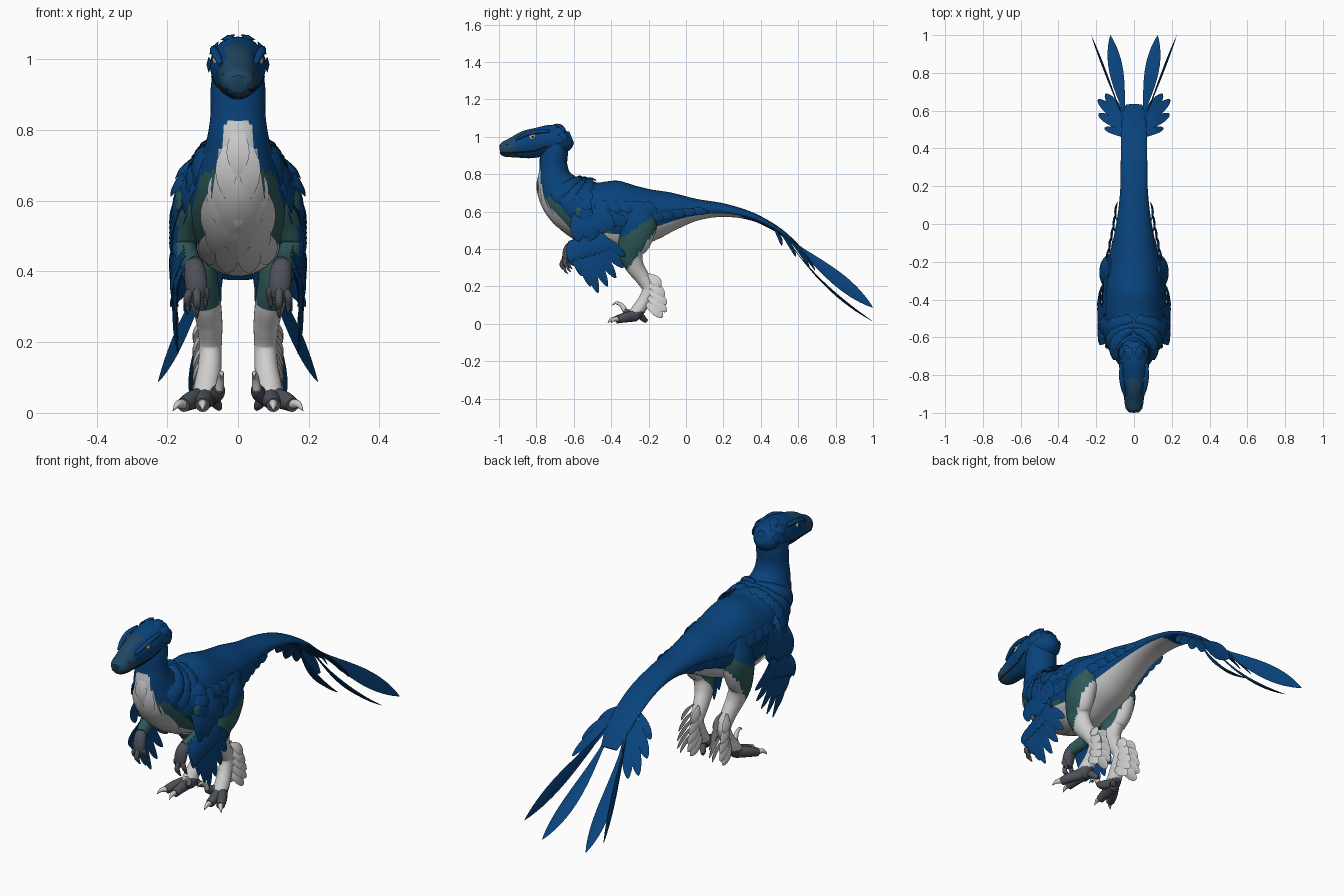
import bpy, bmesh, math, random
from mathutils import Vector as V

if "Cube" in bpy.data.objects:
    bpy.data.objects.remove(bpy.data.objects["Cube"])
random.seed(4)

COLOURS = [("blue", (.0025, .055, .2)), ("teal", (.028, .1, .1)), ("muzzle_blue", (.014, .062, .125)),
           ("white", (.62, .62, .62)), ("grey", (.075, .082, .1)), ("claw", (.6, .6, .57)),
           ("black", (.012, .012, .014)), ("eye_cream", (.6, .55, .42))]
MATS = []
for n, c in COLOURS:
    m = bpy.data.materials.new(n)
    m.diffuse_color = (*c, 1)
    m.use_nodes = True
    m.node_tree.nodes["Principled BSDF"].inputs["Base Color"].default_value = m.diffuse_color
    MATS.append(m)
BLUE, TEAL, MUZZLE, WHITE, GREY, CLAW, BLACK, EYE = range(8)


def finish(name, bm, mirror=True):
    bmesh.ops.recalc_face_normals(bm, faces=bm.faces)
    me = bpy.data.meshes.new(name)
    bm.to_mesh(me)
    bm.free()
    ob = bpy.data.objects.new(name, me)
    bpy.context.collection.objects.link(ob)
    for m in MATS:
        me.materials.append(m)
    bpy.ops.object.select_all(action='DESELECT')
    ob.select_set(True)
    bpy.context.view_layer.objects.active = ob
    bpy.ops.object.shade_smooth_by_angle(angle=math.radians(50))
    if mirror:
        ob.modifiers.new("mirror", 'MIRROR')
    return ob


def sample(st, t):
    """Smooth interpolation of stations (x, y, z, half width, half height)."""
    i = max(0, min(int(t), len(st) - 2))
    u = t - i
    p = [st[max(0, min(k, len(st) - 1))] for k in (i - 1, i, i + 1, i + 2)]
    return [.5 * (2 * b + (c - a) * u + (2 * a - 5 * b + 4 * c - d) * u * u
            + (3 * b - a - 3 * c + d) * u ** 3) for a, b, c, d in zip(*p)]


def surf(st, t, deg):
    """Point and outward direction on a tube; 0 degrees is the underside."""
    s = sample(st, t)
    e = .02
    tan = (V(sample(st, min(t + e, len(st) - 1))[:3]) - V(sample(st, max(t - e, 0))[:3])).normalized()
    side = (V((1, 0, 0)) - tan * tan.x).normalized()
    up = side.cross(tan)
    a = math.radians(deg)
    off = side * (s[3] * math.sin(a)) - up * (s[4] * math.cos(a))
    return V(s[:3]) + off, off.normalized()


def tube(bm, st, rule, segs=16, steps=5):
    """Loft along stations; rule is a material or a function of (point, degrees)."""
    n = (len(st) - 1) * steps
    rings = [[bm.verts.new(surf(st, i / steps, 360 * k / segs)[0]) for k in range(segs)] for i in range(n + 1)]
    for i in range(n):
        for k in range(segs):
            q = (k + 1) % segs
            f = bm.faces.new((rings[i][k], rings[i][q], rings[i + 1][q], rings[i + 1][k]))
            d = 360 * (k + .5) / segs
            f.material_index = rule(f.calc_center_median(), min(d, 360 - d)) if callable(rule) else rule
    for r in (rings[0], rings[-1]):
        f = bm.faces.new(r)
        f.material_index = rule(f.calc_center_median(), 180) if callable(rule) else rule


def leaf(bm, base, tip, width, normal, mat, bend=0.0, thick=.006, n=9, peak=1.25, power=.55):
    """One feather: a thin oval blade, widest towards its tip as peak grows."""
    base, tip, normal = V(base), V(tip), V(normal)
    d = tip - base
    s = d.cross(normal).normalized()
    nn = s.cross(d).normalized()
    rings = []
    for i in range(n + 1):
        u = math.sin(math.pi / 2 * i / n)
        w = max(.3 * (1 - u) ** 2, math.sin(math.pi * u ** peak) ** power if 0 < u < .9999 else 0, .06)
        p = base + d * u + nn * (bend * 4 * u * (1 - u))
        rings.append([bm.verts.new(p + o) for o in (s * w * width / 2, nn * thick * w,
                                                    -s * w * width / 2, -nn * thick * w)])
    for a, b in zip(rings, rings[1:]):
        for k in range(4):
            bm.faces.new((a[k], a[(k + 1) % 4], b[(k + 1) % 4], b[k])).material_index = mat
    for r in (rings[0], rings[-1]):
        bm.faces.new(r).material_index = mat


# Body: neck, torso and tail in one loft
BODY = [(0, *s) for s in [
    (-.69, 1.0, .066, .06), (-.705, .92, .077, .074), (-.708, .84, .078, .075), (-.695, .76, .092, .1),
    (-.64, .67, .125, .14), (-.52, .60, .15, .165), (-.37, .575, .155, .19), (-.22, .58, .14, .15),
    (-.08, .60, .11, .105), (.06, .61, .085, .058), (.2, .608, .072, .036), (.35, .575, .07, .022),
    (.48, .51, .068, .016), (.57, .44, .062, .012), (.63, .38, .045, .007)]]


def body_rule(p, deg):
    if p.z > .83 or p.y > .3:
        return BLUE
    limit = 63
    if p.y < -.5:
        limit = min(40, 24 + 120 * (.83 - p.z))
    if deg < limit:
        return WHITE
    return TEAL if deg < 66 and -.77 < p.y < -.4 and p.z < .68 else BLUE


bm = bmesh.new()
tube(bm, BODY, body_rule, 48, 8)
finish("body", bm, False)

# Head with muzzle colour at the front
HEAD = [(0, *s) for s in [
    (-.612, 1.0, .025, .03), (-.65, .985, .068, .068), (-.72, .985, .079, .079), (-.79, .97, .075, .079),
    (-.86, .958, .061, .074), (-.93, .942, .052, .053), (-.975, .933, .044, .04), (-.996, .93, .026, .024)]]
bm = bmesh.new()
tube(bm, HEAD, lambda p, d: MUZZLE if p.y < -.91 or (p.y < -.82 and abs(p.x) < .035 and p.z > .95) else BLUE, 32, 6)
finish("head", bm, False)

# Mouth line, brows, nostrils and eyes
bm = bmesh.new()
tube(bm, [(*surf(HEAD, 2.4 + .45 * i, 112 + 5 * min(i, 2))[0], .003, .004) for i in range(10)], BLACK, 8, 2)
tube(bm, [(.048, -.91, .985, .006, .006), (.06, -.86, 1.01, .012, .01), (.068, -.80, 1.026, .012, .011),
          (.066, -.73, 1.03, .008, .008)], BLUE, 10)
tube(bm, [(.03, -.975, .953, .004, .004), (.037, -.96, .957, .007, .005), (.042, -.945, .96, .003, .003)], BLACK, 8)
for x, r, mat in ((.052, .021, EYE), (.0655, .0095, BLACK)):
    new = bmesh.ops.create_uvsphere(bm, u_segments=16, v_segments=10, radius=r)["verts"]
    bmesh.ops.translate(bm, verts=new, vec=(x, -.82, 1.0))
    for f in {f for v in new for f in v.link_faces}:
        f.material_index = mat
finish("face_details", bm)


# Plumage lying on the body
def lay(bm, t, deg, dt, turn, width, lift, mat, **shape):
    p, n = surf(BODY, t, deg)
    q, m = surf(BODY, t + dt, deg + turn)
    leaf(bm, p - n * .004, q + m * lift, width, n + m, mat, .012, **shape)


bm = bmesh.new()
for row, (t, lift) in enumerate(((3.2, .004), (3.6, .008), (4.0, .015))):      # neck collar
    for k in range(7):
        lay(bm, t + random.uniform(-.06, .06), 78 + 15 * k + 7 * (row % 2), .8, -4, .06, lift, BLUE)
for t, a, lift in ((4.2, 118, .035), (4.3, 104, .04), (4.4, 90, .035), (4.5, 78, .03)):   # shoulder fringe
    lay(bm, t, a, .75, -8, .07, lift, BLUE)
for i in range(9):                                                           # flank fringe
    t = 5.3 + i * .42
    lay(bm, t, 92, .75, -16, .065 - .003 * i, .01, BLUE)
    if i < 5:
        lay(bm, t - .2, 112, .7, -12, .06, .003, BLUE)
finish("back_feathers", bm)

bm = bmesh.new()
for t, angles in ((2.35, (0,)), (2.7, (17,)), (3.2, (0, 27)), (3.7, (14, 34)), (4.1, (0, 25)), (4.6, (12, 32))):
    for a in angles:
        lay(bm, t, a, 1.1, 0, .065, .003, WHITE, thick=.004, peak=.9, power=.8)
finish("chest_feathers", bm)

bm = bmesh.new()
for t, angles in ((2.0, (20, 55, 90)), (1.5, (40, 80))):
    for a in angles:
        p, n = surf(HEAD, t, a)
        q, m = surf(HEAD, t - .85, a)
        leaf(bm, p - n * .004, q + m * .004 + V((0, .008, 0)), .045, n + m, BLUE, .008)
finish("head_crest", bm)

# Arms, hands and wing feathers
bm = bmesh.new()
tube(bm, [(.10, -.57, .65, .04, .05), (.13, -.545, .60, .05, .06), (.148, -.51, .53, .042, .052),
          (.152, -.50, .47, .036, .042), (.14, -.555, .435, .032, .035), (.122, -.615, .415, .026, .03)],
     lambda p, d: BLUE if p.y > -.53 or p.z > .63 or p.x > .172 else TEAL, 24)
finish("arm", bm)
bm = bmesh.new()
tube(bm, [(.13, -.59, .43, .022, .022), (.122, -.625, .405, .03, .026), (.118, -.64, .36, .032, .022),
          (.116, -.64, .325, .022, .016)], GREY, 14)
for x, dy, z in ((.092, .012, .32), (.116, -.012, .295), (.142, .004, .305)):
    y = -.64 + dy
    tube(bm, [(.117, -.637, .37, .012, .012), (x, y - .012, z + .025, .012, .012), (x, y, z, .009, .009)], GREY, 10)
    tube(bm, [(x, y - .001, z + .008, .008, .008), (x, y + .008, z - .014, .006, .006),
              (x, y + .022, z - .028, .001, .001)], GREY, 8)
finish("hand", bm)
bm = bmesh.new()
for i, (y, z) in enumerate(((-.60, .31), (-.555, .255), (-.51, .20), (-.47, .165), (-.42, .20), (-.375, .245),
                            (-.335, .30), (-.325, .36))):                     # long flight feathers
    u = i / 7
    leaf(bm, (.135 + .02 * u, -.62 + .14 * u, .43 + .05 * u), (.168, y, z), .055, (1, -.1, .1), BLUE, .022)
    leaf(bm, (.148 + .014 * u, -.62 + .14 * u, .445 + .06 * u),
         (.188, -.61 + .21 * u, .33 + .06 * u), .052, (1, -.1, .15), BLUE, .012)
for i in range(5):                                                            # upper arm coverts
    u = i / 4
    leaf(bm, (.155, -.60 + .12 * u, .59 + .05 * u), (.186, -.57 + .18 * u, .44 + .06 * u), .07, (1, 0, .1), BLUE, .015)
finish("wing_feathers", bm)


# Legs: blue hip, teal thigh, white shank
def leg_rule(p, d):
    if p.z < .065:
        return GREY
    if p.z < .31 + (p.y + .3) * 1.4:
        return WHITE
    return BLUE if p.z > .47 + (p.y + .33) * .65 else TEAL


bm = bmesh.new()
tube(bm, [(.09, -.24, .64, .05, .06), (.115, -.25, .55, .066, .095), (.118, -.27, .46, .06, .09),
          (.105, -.295, .38, .048, .068), (.09, -.275, .31, .042, .05), (.08, -.235, .25, .036, .04),
          (.078, -.2, .19, .032, .036), (.08, -.22, .13, .033, .034), (.088, -.255, .075, .036, .036),
          (.092, -.285, .04, .036, .034)], leg_rule, 32, 8)
finish("leg", bm)
bm = bmesh.new()
for i, (y, z) in enumerate(((-.135, .20), (-.115, .15), (-.103, .105), (-.103, .065), (-.125, .035))):
    for x, out in ((.066, -.004), (.096, .026)):
        leaf(bm, (x, -.20 - .006 * i, .265 - .035 * i), (x + out, y, z), .055,
             (1 if out > 0 else -1, .2, .2), WHITE, .008, .009)
finish("ankle_feathers", bm)

# Feet: two walking toes, a raised sickle toe and a rear toe
bm = bmesh.new()
for pts in ([(.10, -.27, .045, .025, .03), (.135, -.325, .034, .024, .026), (.155, -.365, .022, .02, .02)],
            [(.09, -.27, .045, .028, .032), (.097, -.33, .033, .024, .026), (.1, -.375, .022, .02, .02)],
            [(.075, -.26, .05, .022, .026), (.058, -.305, .055, .02, .022), (.053, -.33, .07, .016, .016)],
            [(.08, -.25, .05, .018, .02), (.06, -.225, .025, .014, .015), (.052, -.21, .014, .008, .01)]):
    tube(bm, pts, GREY, 14)
for pts in ([(.153, -.36, .025, .014, .014), (.17, -.385, .024, .01, .011), (.184, -.4, .006, .001, .002)],
            [(.1, -.37, .025, .014, .014), (.1, -.398, .024, .01, .011), (.1, -.418, .006, .001, .002)],
            [(.053, -.325, .068, .013, .014), (.049, -.345, .1, .01, .012), (.046, -.375, .112, .006, .007),
             (.045, -.395, .098, .001, .001)]):
    tube(bm, pts, CLAW, 10)
finish("foot", bm)

# Tail fan and long tail plumes
bm = bmesh.new()
for base, tip, w in (((.04, .53, .475), (.15, .69, .285), .055), ((.05, .52, .48), (.19, .66, .30), .055),
                     ((.05, .49, .50), (.187, .585, .36), .055), ((.05, .46, .52), (.155, .51, .42), .045)):
    leaf(bm, base, tip, w, (.2, .6, .75), BLUE, .012)
leaf(bm, (.04, .54, .455), (.125, .998, .014), .075, (0, .67, .74), BLUE, -.035, .007, 16, 1.7, .8)
leaf(bm, (.05, .54, .46), (.226, .998, .088), .075, (.42, -.17, .05), BLUE, .0, .006, 16, 1.5, .8)
finish("tail_plumes", bm)
